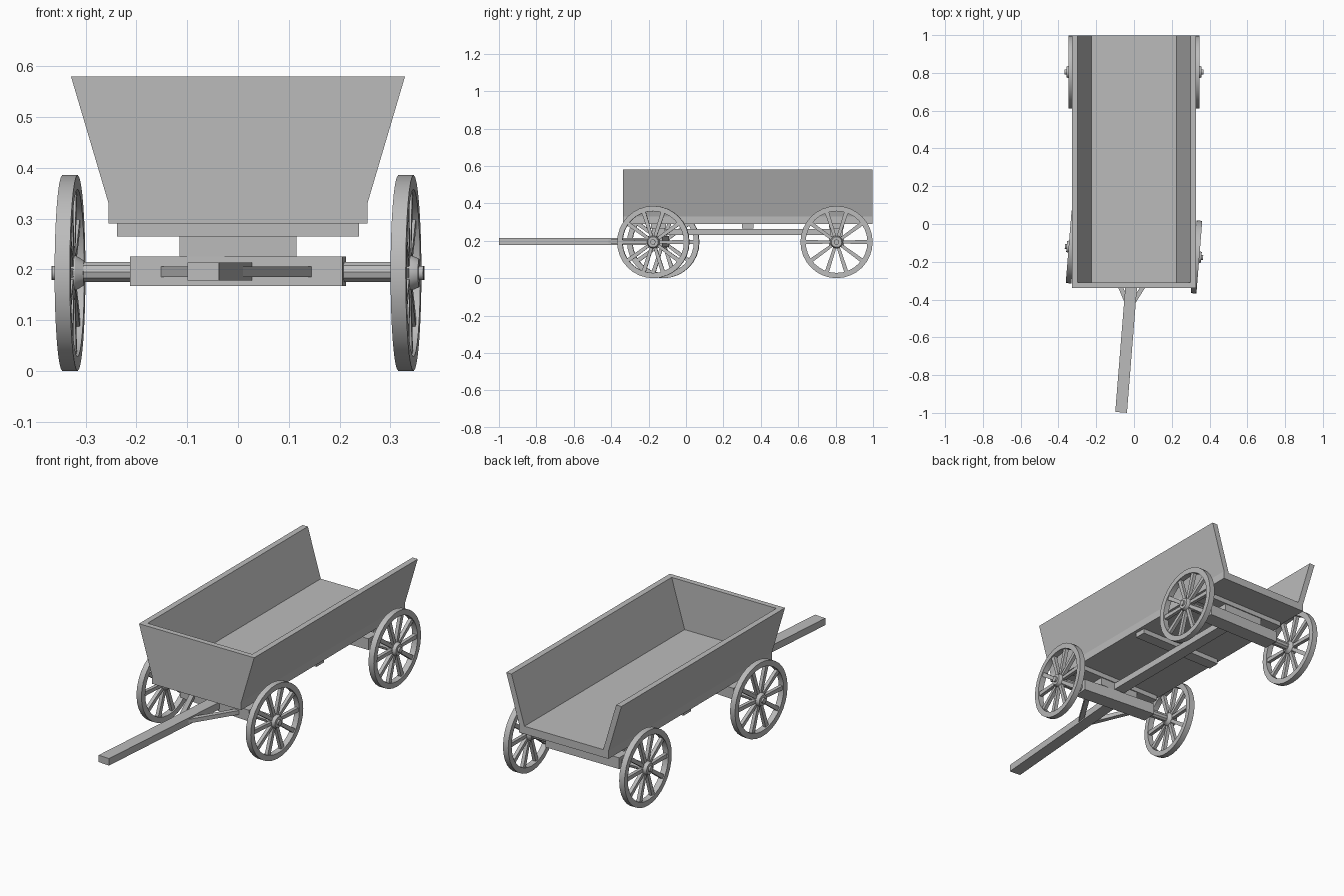
import bpy, bmesh
from math import radians, cos, sin, pi, atan2, hypot
from mathutils import Matrix, Vector

cube = bpy.data.objects.get("Cube")
if cube:
    bpy.data.objects.remove(cube, do_unlink=True)

wood = bpy.data.materials.new("plain_grey")
wood.use_nodes = True
grey = (0.5, 0.5, 0.5, 1)
wood.diffuse_color = grey
wood.node_tree.nodes["Principled BSDF"].inputs["Base Color"].default_value = grey

STEER = radians(-4.6)
FRONT = Matrix.Translation((0, -0.148, 0)) @ Matrix.Rotation(STEER, 4, "Z")
REAR = Matrix.Translation((0, 0.805, 0))
AXLE_Z = 0.195


def finish(name, bm, matrix=None, smooth=False):
    bmesh.ops.recalc_face_normals(bm, faces=bm.faces)
    mesh = bpy.data.meshes.new(name)
    bm.to_mesh(mesh)
    bm.free()
    mesh.materials.append(wood)
    obj = bpy.data.objects.new(name, mesh)
    bpy.context.collection.objects.link(obj)
    if matrix:
        obj.matrix_world = matrix
    if smooth:
        bpy.ops.object.select_all(action="DESELECT")
        obj.select_set(True)
        bpy.context.view_layer.objects.active = obj
        bpy.ops.object.shade_smooth_by_angle(angle=radians(30))
    return obj


def box(name, x, y, z, matrix=None):
    """Box from (min, max) pairs."""
    bm = bmesh.new()
    bmesh.ops.create_cube(bm, size=1)
    for v in bm.verts:
        v.co = [lo + (c + 0.5) * (hi - lo) for c, (lo, hi) in zip(v.co, (x, y, z))]
    return finish(name, bm, matrix)


def extrude_profile(name, points, y0, y1):
    """Closed x-z profile pushed along y."""
    bm = bmesh.new()
    face = bm.faces.new([bm.verts.new((x, y0, z)) for x, z in points])
    ext = bmesh.ops.extrude_face_region(bm, geom=[face])
    moved = [g for g in ext["geom"] if isinstance(g, bmesh.types.BMVert)]
    bmesh.ops.translate(bm, verts=moved, vec=(0, y1 - y0, 0))
    return finish(name, bm)


def lathe_x(bm, profile, sides, closed):
    """Revolve (x, radius) points about the x axis."""
    rings = []
    for i in range(sides):
        a = 2 * pi * i / sides
        rings.append([bm.verts.new((x, r * cos(a), r * sin(a))) for x, r in profile])
    count = len(profile)
    for i in range(sides):
        a, b = rings[i], rings[(i + 1) % sides]
        for j in range(count if closed else count - 1):
            k = (j + 1) % count
            bm.faces.new((a[j], a[k], b[k], b[j]))
    if not closed:
        bm.faces.new([r[0] for r in rings])
        bm.faces.new([r[-1] for r in rings])


# Wagon bed: floor, flared sides, front board, open rear
extrude_profile("floor", [(-0.255, 0.29), (0.255, 0.29), (0.255, 0.33), (-0.255, 0.33)],
                -0.338, 0.997)
for side, label in ((1, "left"), (-1, "right")):
    extrude_profile(label + "_side_board",
                    [(side * 0.255, 0.33), (side * 0.329, 0.58),
                     (side * 0.299, 0.58), (side * 0.225, 0.33)], -0.338, 0.997)
extrude_profile("front_board", [(-0.226, 0.33), (0.226, 0.33), (0.3, 0.58), (-0.3, 0.58)],
                -0.338, -0.31)

# Undercarriage
box("centre_beam", (-0.03, 0.03), (-0.148, 0.805), (0.23, 0.264))
box("middle_crosspiece", (-0.238, 0.238), (0.3, 0.36), (0.265, 0.29))


def wheel(name, side, matrix):
    bm = bmesh.new()
    # Rim
    lathe_x(bm, [(-0.015, 0.165), (0.015, 0.165), (0.015, 0.193), (-0.015, 0.193)], 32, True)
    # Hub with a small axle cap
    lathe_x(bm, [(-0.028, 0.024), (-0.012, 0.034), (0.012, 0.034), (0.026, 0.028),
                 (0.026, 0.014), (0.035, 0.014)], 16, False)
    # Tapered spokes
    for i in range(10):
        turn = Matrix.Rotation(2 * pi * i / 10, 4, "X")
        geo = bmesh.ops.create_cube(bm, size=1)
        for v in geo["verts"]:
            outer = v.co.y > 0
            half = 0.011 if outer else 0.008
            v.co = turn @ Vector((v.co.x * 0.018, 0.168 if outer else 0.02,
                                  v.co.z * 2 * half))
    place = Matrix.Translation((side * 0.332, 0, AXLE_Z - 0.002))
    if side < 0:
        place = place @ Matrix.Rotation(pi, 4, "Z")
    finish(name, bm, matrix @ place, True)


# Axle assemblies with their wheels
for end, matrix in (("front", FRONT), ("rear", REAR)):
    fixed = Matrix.Translation(matrix.to_translation())
    box(end + "_crosspiece", (-0.238, 0.238), (-0.04, 0.04), (0.265, 0.29), fixed)
    box(end + "_bolster", (-0.115, 0.115), (-0.035, 0.035), (0.225, 0.265), fixed)
    box(end + "_axle_beam", (-0.21, 0.21), (-0.04, 0.04), (0.167, 0.225), matrix)
    bm = bmesh.new()
    lathe_x(bm, [(-0.32, 0.021), (0.32, 0.021)], 10, False)
    finish(end + "_axle", bm, matrix @ Matrix.Translation((0, 0, AXLE_Z)), True)
    wheel(end + "_left_wheel", 1, matrix)
    wheel(end + "_right_wheel", -1, matrix)

# Drawbar and its two braces, turned with the front axle
box("drawbar", (-0.031, 0.031), (-0.852, 0.0), (0.178, 0.214), FRONT)
for side, label in ((1, "left"), (-1, "right")):
    dx, dy = side * 0.125, 0.24
    length = hypot(dx, dy)
    brace = FRONT @ Matrix.Translation((side * 0.018, -0.265, 0)) \
        @ Matrix.Rotation(atan2(dy, dx), 4, "Z")
    box(label + "_drawbar_brace", (0, length), (-0.012, 0.012), (0.185, 0.206), brace)
